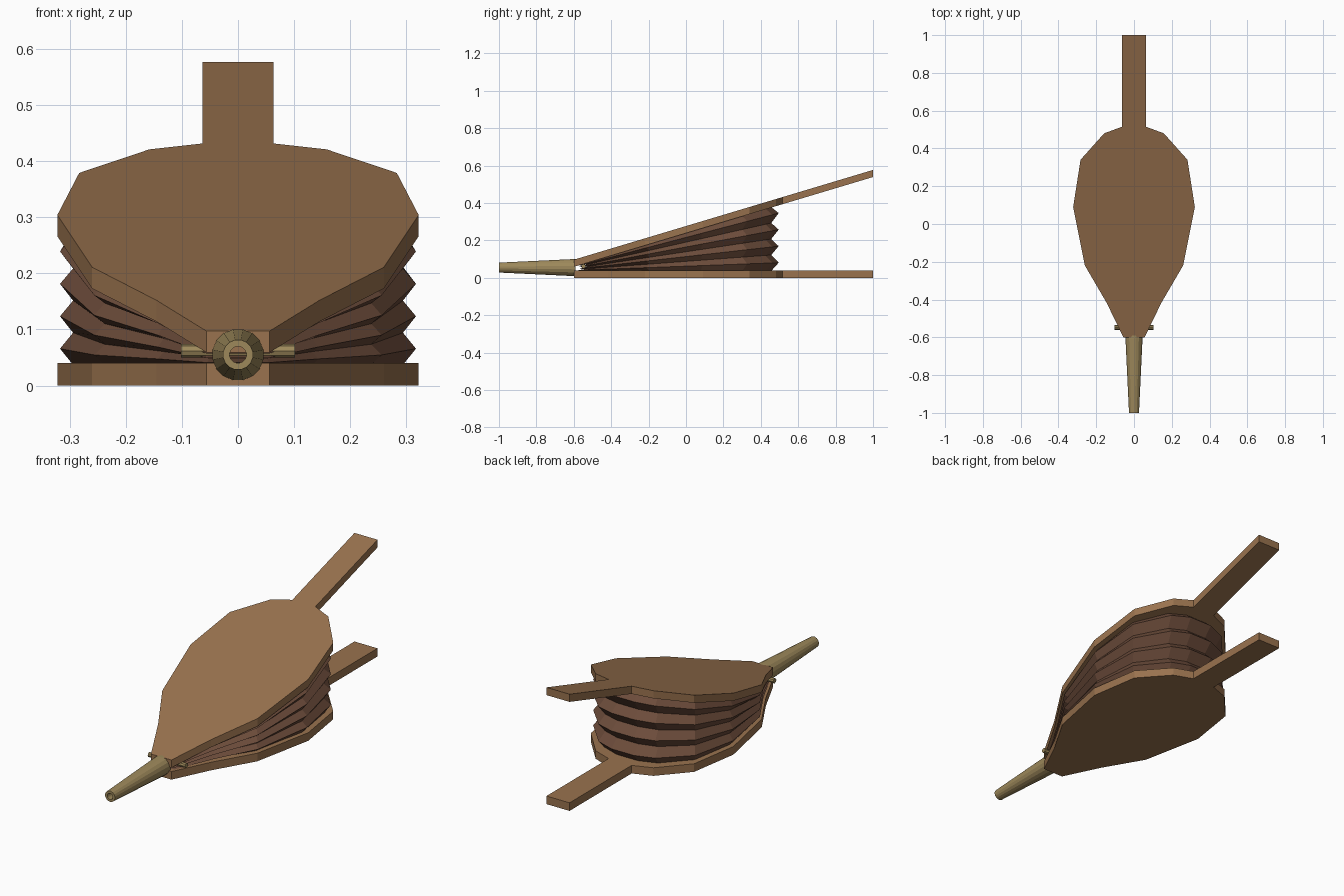
import bpy, bmesh, math
from mathutils import Matrix, Vector

if "Cube" in bpy.data.objects:
    bpy.data.objects.remove(bpy.data.objects["Cube"])

SLOPE = 0.3            # tilt of the upper board
GAP0 = 0.059           # underside of the upper board at the nose
NOSE = -0.6
THICK = 0.038
# Right half of the body outline, nose to tail
HALF = [(0.056, NOSE), (0.145, -0.417), (0.26, -0.22), (0.322, 0.09),
        (0.283, 0.34), (0.158, 0.48), (0.063, 0.515)]


def material(name, rgb):
    m = bpy.data.materials.new(name)
    m.diffuse_color = (*rgb, 1)
    m.use_nodes = True
    m.node_tree.nodes["Principled BSDF"].inputs["Base Color"].default_value = m.diffuse_color
    return m


WOOD = material("wood", (0.32, 0.17, 0.077))
LEATHER = material("leather", (0.15, 0.072, 0.043))
BRASS = material("brass", (0.34, 0.25, 0.105))


def finish(name, bm, mat):
    bmesh.ops.recalc_face_normals(bm, faces=bm.faces)
    mesh = bpy.data.meshes.new(name)
    bm.to_mesh(mesh)
    bm.free()
    mesh.materials.append(mat)
    ob = bpy.data.objects.new(name, mesh)
    bpy.context.collection.objects.link(ob)
    return ob


def mirrored(half):
    return half + [(-x, y) for x, y in reversed(half)]


def underside(y):
    return GAP0 + SLOPE * (y - NOSE)


def loft(name, rings, mat, caps=True, loop=False):
    """Skin a stack of equal-sized rings."""
    bm = bmesh.new()
    vs = [[bm.verts.new(p) for p in ring] for ring in rings]
    n = len(vs[0])
    pairs = list(zip(vs, vs[1:]))
    if loop:
        pairs.append((vs[-1], vs[0]))
    for a, b in pairs:
        for i in range(n):
            j = (i + 1) % n
            bm.faces.new((a[i], a[j], b[j], b[i]))
    if caps:
        bm.faces.new(vs[0])
        bm.faces.new(vs[-1])
    return finish(name, bm, mat)


# Paddle boards with handles
board = mirrored(HALF + [(0.063, 1.0)])
loft("lower_board", [[(x, y, z) for x, y in board] for z in (0, 0.04)], WOOD)
loft("upper_board", [[(x, y, underside(y) + t) for x, y in board]
                     for t in (0, THICK)], WOOD)

# Pleated leather: alternating inner and outer rings fanned from the nose
body = mirrored(HALF)
FOLDS = 8
rings = []
for k in range(FOLDS + 1):
    sx, sy = (0.985, 0.962) if k % 2 else (0.913, 0.885)
    ring = []
    for x, y in body:
        px, py = x * sx, y * sy
        low, high = 0.037, underside(py) + 0.003
        ring.append((px, py, low + (high - low) * k / FOLDS))
    rings.append(ring)
loft("bellows_leather", rings, LEATHER)

# Tapered hollow nozzle
SIDES, NZ = 16, 0.055


def circle(r, y):
    return [(r * math.cos(2 * math.pi * (i + 0.5) / SIDES), y,
             NZ + r * math.sin(2 * math.pi * (i + 0.5) / SIDES)) for i in range(SIDES)]


loft("nozzle", [circle(0.046, -0.59), circle(0.046, -0.608), circle(0.027, -1.0),
                circle(0.015, -1.0), circle(0.015, -0.59)], BRASS, caps=False, loop=True)

# Hinge pin across the nose
bm = bmesh.new()
bmesh.ops.create_cone(bm, cap_ends=True, segments=8, radius1=0.012, radius2=0.012,
                      depth=0.204,
                      matrix=Matrix.Translation(Vector((0, -0.548, 0.062)))
                      @ Matrix.Rotation(math.pi / 2, 4, 'Y'))
finish("hinge_pin", bm, BRASS)
